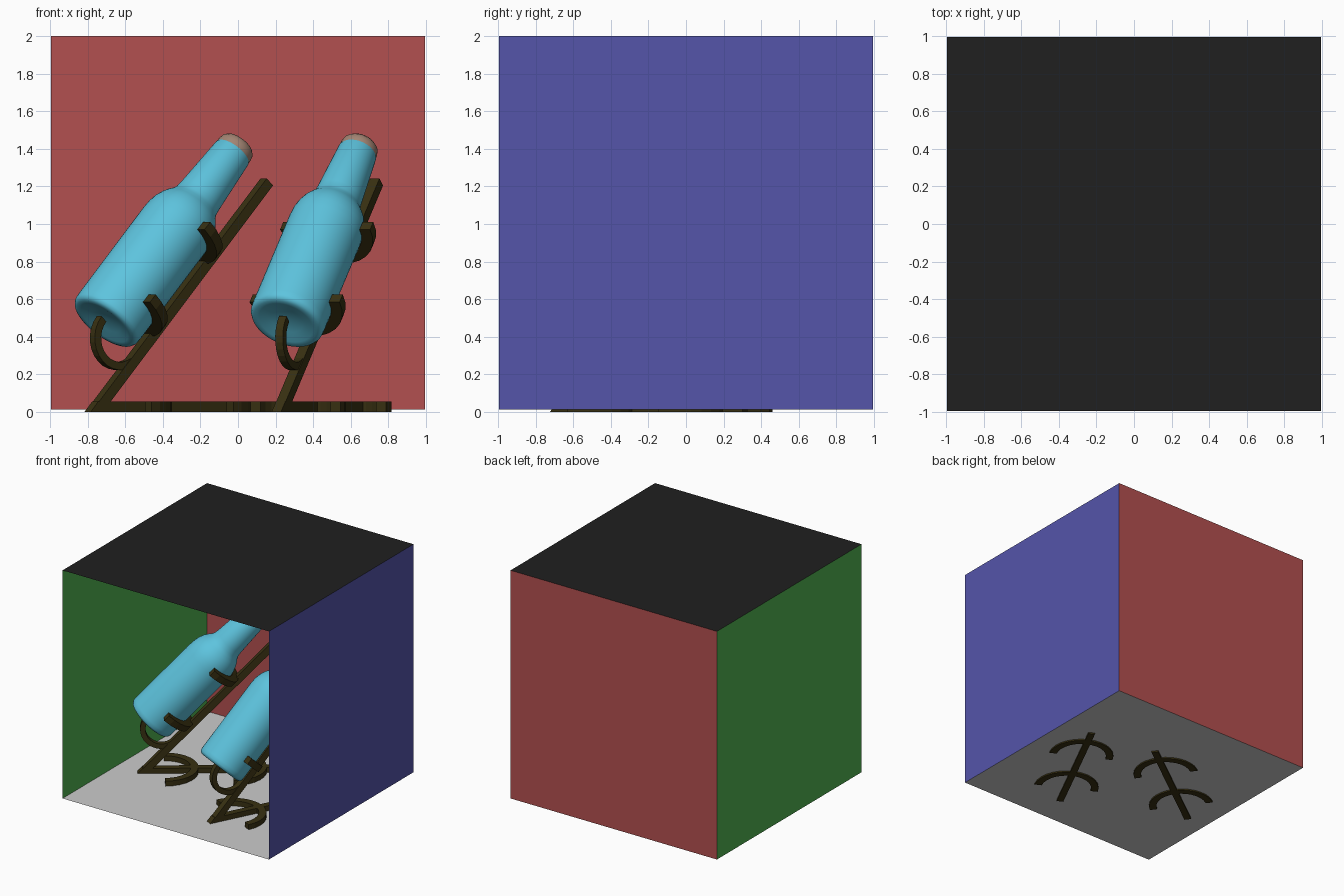
import bpy, bmesh
from math import pi, cos, sin, tan, radians
from mathutils import Matrix, Vector

if "Cube" in bpy.data.objects:
    bpy.data.objects.remove(bpy.data.objects["Cube"])

X, Y, Z = Vector((1, 0, 0)), Vector((0, 1, 0)), Vector((0, 0, 1))
TILT = radians(47)
BAR = 0.056          # thickness of the stand timber
AXIS = 0.30          # bottle axis height above the sloping rail


def material(name, rgb):
    m = bpy.data.materials.new(name)
    m.diffuse_color = (*rgb, 1)
    m.use_nodes = True
    m.node_tree.nodes["Principled BSDF"].inputs["Base Color"].default_value = m.diffuse_color
    return m


RED = material("red", (0.45, 0.08, 0.08))
GREEN = material("green", (0.08, 0.45, 0.08))
BLUE = material("blue", (0.09, 0.09, 0.40))
BLACK = material("black", (0.014, 0.014, 0.014))
GLASS = material("bottle_blue", (0.11, 0.55, 0.73))
CORK = material("cork", (0.36, 0.23, 0.17))
WOOD = material("dark_wood", (0.04, 0.03, 0.006))


def make(name, verts, faces, mat=None, frame=None, smooth=None):
    bm = bmesh.new()
    vs = [bm.verts.new(v) for v in verts]
    for f in faces:
        bm.faces.new([vs[i] for i in f])
    bmesh.ops.recalc_face_normals(bm, faces=bm.faces)
    me = bpy.data.meshes.new(name)
    bm.to_mesh(me)
    bm.free()
    ob = bpy.data.objects.new(name, me)
    bpy.context.collection.objects.link(ob)
    if mat:
        me.materials.append(mat)
    if frame:
        ob.matrix_world = frame
    if smooth:
        bpy.ops.object.select_all(action='DESELECT')
        ob.select_set(True)
        bpy.context.view_layer.objects.active = ob
        bpy.ops.object.shade_smooth_by_angle(angle=radians(smooth))
    return ob


def bar(name, profile, frame):
    """Side profile in x/z, extruded sideways."""
    n = len(profile)
    verts = [(x, s * BAR / 2, z) for s in (-1, 1) for x, z in profile]
    faces = [range(n), range(n, 2 * n)]
    faces += [(i, (i + 1) % n, n + (i + 1) % n, n + i) for i in range(n)]
    make(name, verts, faces, WOOD, frame)


def half_ring(name, centre, e1, e2, r_in, r_out, width, frame, steps=14):
    """Square-section half ring bulging towards e2."""
    e3 = e1.cross(e2) * width / 2
    verts, faces = [], []
    for i in range(steps + 1):
        a = pi * i / steps
        d = e1 * cos(a) + e2 * sin(a)
        for r, s in ((r_in, -1), (r_out, -1), (r_out, 1), (r_in, 1)):
            verts.append(Vector(centre) + d * r + e3 * s)
    for i in range(steps):
        for k in range(4):
            j = (k + 1) % 4
            faces.append((4 * i + k, 4 * i + j, 4 * i + 4 + j, 4 * i + 4 + k))
    faces += [(0, 1, 2, 3), tuple(4 * steps + k for k in range(4))]
    make(name, verts, faces, WOOD, frame)


def lathe(name, profile, mat, frame, seg=48):
    """Revolve (position, radius) about the bottle axis; both ends on the axis."""
    verts, faces = [(profile[0][0], 0, AXIS)], []
    rings = profile[1:-1]
    for s, r in rings:
        verts += [(s, r * cos(2 * pi * k / seg), AXIS + r * sin(2 * pi * k / seg))
                  for k in range(seg)]
    verts.append((profile[-1][0], 0, AXIS))
    last = len(verts) - 1
    top = 1 + (len(rings) - 1) * seg
    for k in range(seg):
        j = (k + 1) % seg
        faces += [(0, 1 + k, 1 + j), (last, top + k, top + j)]
        for i in range(len(rings) - 1):
            a = 1 + i * seg
            faces.append((a + k, a + j, a + seg + j, a + seg + k))
    make(name, verts, faces, mat, frame, 50)


# Room: five thin panels, open at the front
L, LOW, TOP = 0.995, 0.012, 2.0
quad = [(0, 1, 2, 3)]
make("floor", [(-L, -L, LOW), (L, -L, LOW), (L, L, LOW), (-L, L, LOW)], quad)
make("ceiling", [(-L, -L, TOP), (L, -L, TOP), (L, L, TOP), (-L, L, TOP)], quad, BLACK)
make("back_wall", [(-L, L, LOW), (L, L, LOW), (L, L, TOP), (-L, L, TOP)], quad, RED)
for name, x, mat in (("left_wall", -L, GREEN), ("right_wall", L, BLUE)):
    make(name, [(x, -L, LOW), (x, L, LOW), (x, L, TOP), (x, -L, TOP)], quad, mat)

# Bottle and cork profiles along the sloping axis
BOTTLE = [(0.395, 0), (0.385, 0.09), (0.368, 0.15), (0.366, 0.175), (0.373, 0.192),
          (0.39, 0.202), (0.42, 0.204), (1.04, 0.204), (1.09, 0.201), (1.13, 0.193),
          (1.17, 0.178), (1.20, 0.160), (1.225, 0.142), (1.25, 0.131), (1.29, 0.126),
          (1.60, 0.106), (1.612, 0.100), (1.612, 0)]
STOPPER = [(1.58, 0), (1.58, 0.09), (1.605, 0.103), (1.63, 0.103), (1.652, 0.098),
           (1.668, 0.084), (1.675, 0.06), (1.677, 0)]

# Two stands, each with its bottle
for side, start, turn in (("left", (-0.80, -0.26, 0), 36.3),
                          ("right", (0.204, -0.712, 0), 63.2)):
    base = Matrix.Translation(start) @ Matrix.Rotation(radians(turn), 4, 'Z')
    slope = base @ Matrix.Translation((0.08, 0, 0)) @ Matrix.Rotation(-TILT, 4, 'Y')

    bar(side + "_base_bar", [(0, 0), (1.15, 0), (1.15, BAR), (0.05, BAR)], base)
    bar(side + "_sloping_rail",
        [(0, 0), (1.647, 0), (1.647, BAR), (-BAR / tan(TILT), BAR)], slope)
    for i, u in enumerate((0.225, 0.765)):
        half_ring(f"{side}_foot_{i + 1}", (u, 0, BAR / 2), Y, X, 0.208, 0.268, BAR, base)
    for i, s in enumerate((0.547, 1.075)):
        half_ring(f"{side}_cradle_{i + 1}", (s, 0, AXIS), Y, -Z, 0.205, 0.268, BAR, slope)
    half_ring(side + "_bottom_hook", (0.37, 0, 0.18), Z, -X, 0.128, 0.17, 0.045, slope)

    lathe(side + "_bottle", BOTTLE, GLASS, slope)
    lathe(side + "_cork", STOPPER, CORK, slope)
